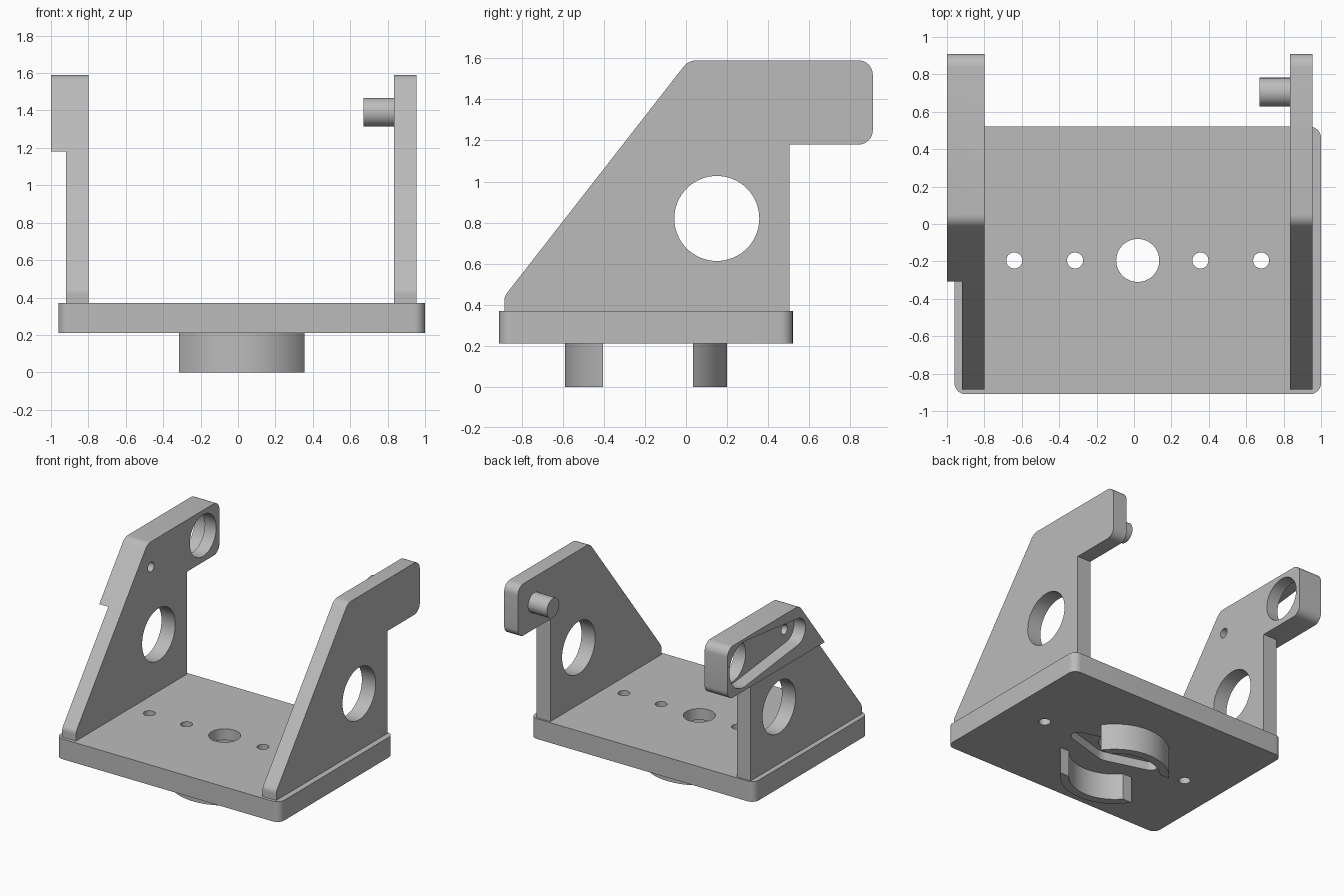
import bpy, bmesh, math
from mathutils import Vector, Matrix

old = bpy.data.objects.get("Cube")
if old:
    bpy.data.objects.remove(old)

gray = bpy.data.materials.new("plain gray")
gray.use_nodes = True
COLOR = (0.5, 0.5, 0.5, 1)
gray.diffuse_color = COLOR
gray.node_tree.nodes["Principled BSDF"].inputs["Base Color"].default_value = COLOR


def rounded(corners, steps=8):
    """Outline from (u, v, radius) corners, each filleted with an arc."""
    out = []
    for i, (u, v, r) in enumerate(corners):
        p = Vector((u, v))
        if r == 0:
            out.append(p)
            continue
        a = (Vector(corners[i - 1][:2]) - p).normalized()
        b = (Vector(corners[(i + 1) % len(corners)][:2]) - p).normalized()
        half = a.angle(b) / 2
        centre = p + (a + b).normalized() * r / math.sin(half)
        s = p + a * r / math.tan(half) - centre
        e = p + b * r / math.tan(half) - centre
        turn = s.angle_signed(e)
        for k in range(steps + 1):
            out.append(centre + Matrix.Rotation(-turn * k / steps, 2) @ s)
    return out


def circle(u, v, r, n=64):
    return [Vector((u + r * math.cos(2 * math.pi * k / n),
                    v + r * math.sin(2 * math.pi * k / n))) for k in range(n)]


def taper(u0, r0, u1, r1, v, n=32):
    """Outline around two circles of different size on one line."""
    d = u1 - u0
    s = 1 if d > 0 else -1
    lean = math.acos((r0 - r1) / abs(d))
    pts = []
    for u, r, start, end in ((u0, r0, lean, 2 * math.pi - lean),
                             (u1, r1, -lean, lean)):
        for k in range(n + 1):
            a = start + (end - start) * k / n
            pts.append(Vector((u + s * r * math.cos(a), v + r * math.sin(a))))
    return pts


def extrude(name, outline, axis, lo, hi):
    """Prism along z (outline in x, y) or along x (outline in y, z)."""
    bm = bmesh.new()
    place = (lambda p: (p.x, p.y, lo)) if axis == "z" else (lambda p: (lo, p.x, p.y))
    face = bm.faces.new([bm.verts.new(place(p)) for p in outline])
    ext = bmesh.ops.extrude_face_region(bm, geom=[face])
    move = Vector((0, 0, hi - lo)) if axis == "z" else Vector((hi - lo, 0, 0))
    bmesh.ops.translate(bm, vec=move,
                        verts=[g for g in ext["geom"] if isinstance(g, bmesh.types.BMVert)])
    bmesh.ops.recalc_face_normals(bm, faces=bm.faces)
    mesh = bpy.data.meshes.new(name)
    bm.to_mesh(mesh)
    bm.free()
    mesh.materials.append(gray)
    ob = bpy.data.objects.new(name, mesh)
    bpy.context.collection.objects.link(ob)
    return ob


def activate(ob):
    bpy.ops.object.select_all(action="DESELECT")
    ob.select_set(True)
    bpy.context.view_layer.objects.active = ob


def combine(ob, other, operation="DIFFERENCE"):
    activate(ob)
    mod = ob.modifiers.new("combine", "BOOLEAN")
    mod.operation = operation
    mod.solver = "EXACT"
    mod.object = other
    bpy.ops.object.modifier_apply(modifier=mod.name)
    bpy.data.objects.remove(other)


def drill(ob, outline, axis, lo, hi):
    combine(ob, extrude("cutter", outline, axis, lo, hi))


# Base plate with screw holes and a recess underneath
CX, CY = 0.02, -0.195
base = extrude("base_plate", rounded([(-0.96, -0.91, 0.06), (1, -0.91, 0.06),
                                      (1, 0.52, 0.06), (-0.96, 0.52, 0.06)]), "z", 0.21, 0.37)
for side in (-1, 1):
    drill(base, taper(CX, 0.15, CX + side * 0.34, 0.055, CY), "z", 0.1, 0.28)
    for dist in (0.335, 0.66):
        drill(base, circle(CX + side * dist, CY, 0.043, 32), "z", 0, 1)
drill(base, circle(CX, CY, 0.115), "z", 0, 1)

# Two curved walls below the base
for name, side in (("front_foot", -1), ("back_foot", 1)):
    pts = []
    cut = 0.21 if side < 0 else 0.23
    for r, flip in ((0.395, 1), (0.33, -1)):
        a = math.asin(cut / r)
        for k in range(33):
            t = math.pi / 2 + flip * (a - math.pi / 2) * (1 - k / 16)
            pts.append(Vector((CX + r * math.cos(t), CY + side * r * math.sin(t))))
    extrude(name, pts, "z", 0, 0.21)

# Side brackets
SLOPE = 1.284
profile = rounded([(-0.885, 0.37, 0), (-0.885, 0.44, 0.06), (0.012, 1.59, 0.08),
                   (0.91, 1.59, 0.07), (0.91, 1.18, 0.07), (0.505, 1.18, 0),
                   (0.505, 0.37, 0)])
thick_top = rounded([(0.012 - 0.41 / SLOPE, 1.18, 0), (0.012, 1.59, 0.08),
                     (0.91, 1.59, 0.07), (0.91, 1.18, 0.07)])
AY, AZ = 0.705, 1.39
left = extrude("left_bracket", profile, "x", 0.835, 0.955)
right = extrude("right_bracket", profile, "x", -0.92, -0.80)
combine(right, extrude("thick_top", thick_top, "x", -1, -0.80), "UNION")
for bracket in (left, right):
    drill(bracket, circle(0.15, 0.82, 0.207), "x", -2, 2)

# Pocket and pivot holes in the thick arm
drill(right, taper(AY, 0.18, 0.04, 0.105, AZ), "x", -1.1, -0.90)
drill(right, circle(AY, AZ, 0.165), "x", -1.1, -0.7)
drill(right, circle(0.055, AZ, 0.038, 32), "x", -1.1, -0.7)

# Pivot peg on the opposite arm
extrude("pivot_peg", circle(AY, AZ, 0.077, 48), "x", 0.67, 0.835)

for ob in bpy.context.collection.objects:
    if ob.type == "MESH" and gray.name in ob.data.materials:
        activate(ob)
        bpy.ops.object.shade_smooth_by_angle(angle=math.radians(30))
